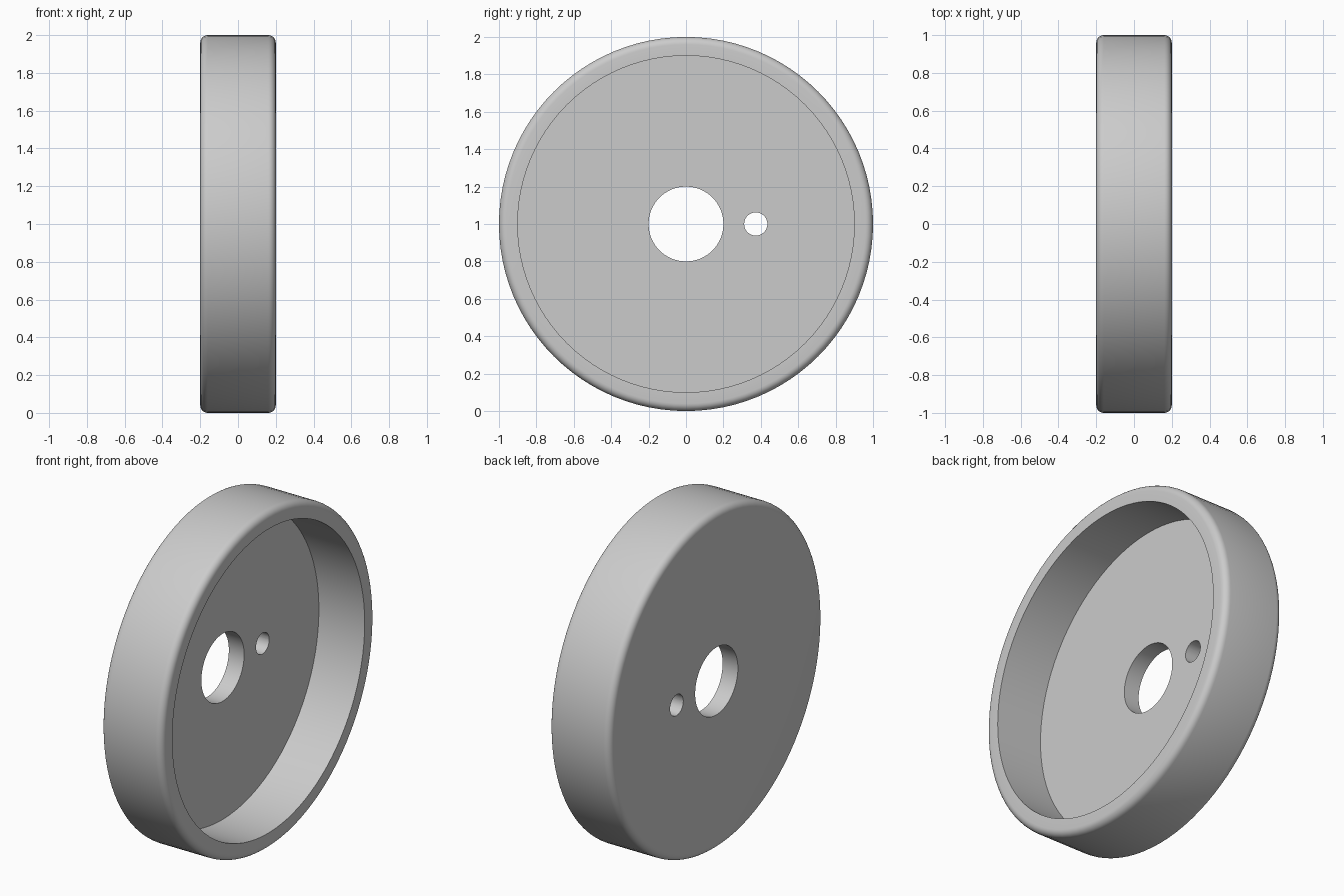
import bpy
import bmesh
import math
from mathutils import Matrix

cube = bpy.data.objects.get("Cube")
if cube:
    bpy.data.objects.remove(cube, do_unlink=True)

SEGMENTS = 96
HALF, RIM, BORE, FLOOR, ROUND = 0.2, 0.9, 0.2, -0.1, 0.04

grey = bpy.data.materials.new("light grey")
grey.use_nodes = True
colour = (0.6, 0.6, 0.6, 1)
grey.diffuse_color = colour
grey.node_tree.nodes["Principled BSDF"].inputs["Base Color"].default_value = colour


def new_object(name, bm):
    mesh = bpy.data.meshes.new(name)
    bm.to_mesh(mesh)
    bm.free()
    obj = bpy.data.objects.new(name, mesh)
    bpy.context.collection.objects.link(obj)
    obj.location.z = 1
    mesh.materials.append(grey)
    return obj


def rounded_corner(side):
    """Quarter arc of the outer edge, from the flat side to the tread."""
    steps = 6
    for i in range(steps + 1):
        a = math.pi / 2 * i / steps
        yield (side * (HALF - ROUND + ROUND * math.cos(a)),
               1 - ROUND + ROUND * math.sin(a))


# Dish: closed (x, radius) section spun around the x axis
section = [(FLOOR, BORE), (FLOOR, RIM), (HALF, RIM)]
section += list(rounded_corner(1))
section += list(rounded_corner(-1))[::-1]
section += [(-HALF, BORE)]

bm = bmesh.new()
rings = []
for i in range(SEGMENTS):
    a = 2 * math.pi * i / SEGMENTS
    rings.append([bm.verts.new((x, r * math.cos(a), r * math.sin(a))) for x, r in section])
for i, ring in enumerate(rings):
    following = rings[(i + 1) % SEGMENTS]
    for j in range(len(section)):
        k = (j + 1) % len(section)
        bm.faces.new((ring[j], ring[k], following[k], following[j]))
bmesh.ops.recalc_face_normals(bm, faces=bm.faces)
dish = new_object("wheel_dish", bm)

# Small pin hole beside the bore
bm = bmesh.new()
bmesh.ops.create_cone(bm, cap_ends=True, segments=48, radius1=0.062, radius2=0.062, depth=1,
                      matrix=Matrix.Translation((0, 0.373, 0)) @ Matrix.Rotation(math.pi / 2, 4, "Y"))
cutter = new_object("pin_hole_cutter", bm)
cut = dish.modifiers.new("pin hole", "BOOLEAN")
cut.operation = "DIFFERENCE"
cut.solver = "EXACT"
cut.object = cutter

# Apply the cut, then smooth the curved surfaces
bpy.ops.object.select_all(action="DESELECT")
dish.select_set(True)
bpy.context.view_layer.objects.active = dish
bpy.ops.object.modifier_apply(modifier=cut.name)
bpy.data.objects.remove(cutter, do_unlink=True)
bpy.ops.object.shade_smooth_by_angle(angle=math.radians(30))
